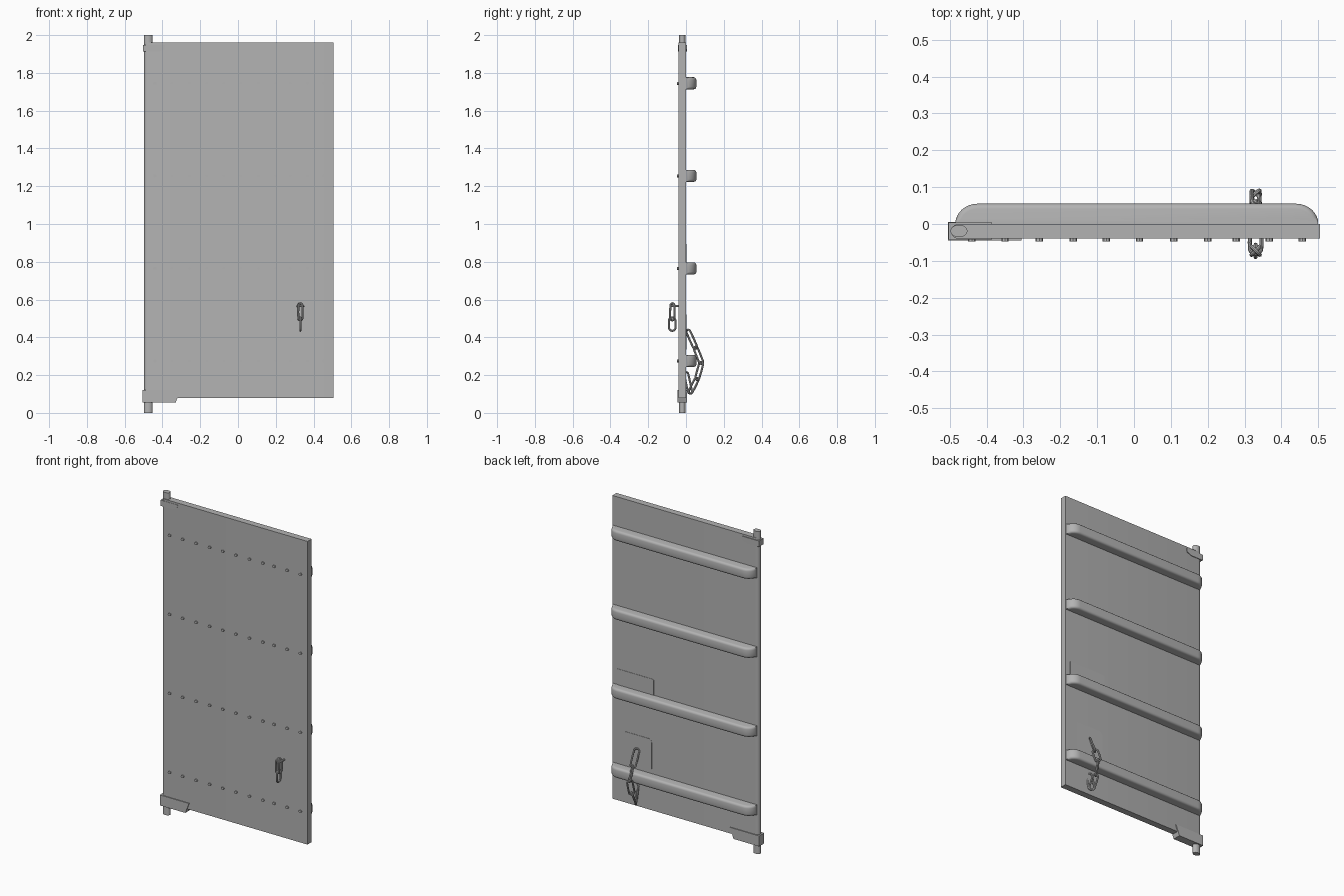
import bpy, bmesh, math
from mathutils import Vector, Matrix

cube = bpy.data.objects.get("Cube")
if cube:
    bpy.data.objects.remove(cube)

steel = bpy.data.materials.new("grey_steel")
steel.use_nodes = True
GREY = (0.45, 0.45, 0.45, 1)
steel.diffuse_color = GREY
steel.node_tree.nodes["Principled BSDF"].inputs["Base Color"].default_value = GREY


def finish(obj, name, smooth=True):
    obj.name = name
    obj.data.name = name
    obj.data.materials.append(steel)
    if smooth:
        bpy.ops.object.select_all(action="DESELECT")
        obj.select_set(True)
        bpy.context.view_layer.objects.active = obj
        bpy.ops.object.shade_smooth_by_angle(angle=math.radians(35))
    return obj


def prism(name, outline, low, high, axis="z", bevel=0):
    """Extrude an outline: (x, y) along z, or (x, z) along y."""
    place = (lambda a, b, c: (a, b, c)) if axis == "z" else (lambda a, b, c: (a, c, b))
    bm = bmesh.new()
    face = bm.faces.new([bm.verts.new(place(a, b, low)) for a, b in outline])
    top = bmesh.ops.extrude_face_region(bm, geom=[face])
    moved = [g for g in top["geom"] if isinstance(g, bmesh.types.BMVert)]
    bmesh.ops.translate(bm, verts=moved, vec=place(0, 0, high - low))
    if bevel:
        # soften only the long edges along the outer side
        edges = [e for e in bm.edges if all(v.co.y > 0.005 for v in e.verts)
                 and abs(e.verts[0].co.z - e.verts[1].co.z) < 1e-4]
        bmesh.ops.bevel(bm, geom=edges, offset=bevel, segments=3, profile=0.5, affect="EDGES")
    bmesh.ops.recalc_face_normals(bm, faces=bm.faces)
    mesh = bpy.data.meshes.new(name)
    bm.to_mesh(mesh)
    bm.free()
    obj = bpy.data.objects.new(name, mesh)
    bpy.context.collection.objects.link(obj)
    return finish(obj, name)


def arc(cx, cy, rx, ry, start, end, steps):
    angles = [math.radians(start + (end - start) * i / steps) for i in range(steps + 1)]
    return [(cx + rx * math.cos(a), cy + ry * math.sin(a)) for a in angles]


# Door panel with a rounded hinge edge
prism("door_panel", [(0.505, -0.04), (0.505, 0)] + arc(-0.475, -0.02, 0.022, 0.02, 90, 270, 10), 0.08, 1.96)

# Pivot pins
pin = arc(-0.475, -0.019, 0.023, 0.017, 0, 345, 23)
prism("lower_pivot_pin", pin, 0, 0.1)
prism("upper_pivot_pin", pin, 1.93, 2)

# Hinge brackets with slanted ends
prism("lower_hinge_bracket", [(-0.505, 0.055), (-0.33, 0.055), (-0.305, 0.12), (-0.505, 0.12)],
      -0.045, 0.005, "y")
prism("upper_hinge_bracket", [(-0.503, 1.912), (-0.42, 1.912), (-0.39, 1.925), (-0.385, 1.948), (-0.503, 1.948)],
      -0.0415, 0.004, "y")

# Back bars with rounded ends, each with a row of front rivets
bar = ([(-0.485, -0.002)] + arc(-0.425, 0, 0.06, 0.055, 180, 90, 8)
       + arc(0.44, 0, 0.06, 0.055, 90, 0, 8) + [(0.5, -0.002)])
rivet_x = [-0.44, -0.35, -0.257, -0.165, -0.075, 0.015, 0.108, 0.2, 0.277, 0.367, 0.457]
for row in range(4):
    z = 0.275 + 0.49 * row
    prism(f"back_bar_{row + 1}", bar, z - 0.032, z + 0.032, bevel=0.014)
    for col, x in enumerate(rivet_x):
        prism(f"rivet_{row + 1}_{col + 1}", arc(x, z, 0.01, 0.008, 0, 315, 7), -0.047, -0.035, "y")

# Thin repair plates on the back
prism("upper_back_plate", [(0.22, 0.78), (0.47, 0.78), (0.47, 0.895), (0.225, 0.895), (0.22, 0.89)],
      -0.002, 0.002, "y")
prism("lower_back_plate", [(0.235, 0.335), (0.42, 0.335), (0.42, 0.52)] + arc(0.255, 0.5, 0.02, 0.02, 90, 180, 4),
      -0.002, 0.002, "y")


def link(name, start, end, roll, half_width=0.016, wire=0.0055):
    """One oval chain link stretched from start to end."""
    start, end = Vector(start), Vector(end)
    direction = end - start
    bpy.ops.mesh.primitive_torus_add(major_radius=half_width, minor_radius=wire,
                                     major_segments=20, minor_segments=8)
    obj = bpy.context.object
    stretch = max(direction.length / 2 + wire - half_width, 0)
    for v in obj.data.vertices:
        if abs(v.co.y) > 1e-5:
            v.co.y += math.copysign(stretch, v.co.y)
    turn = direction.to_track_quat("Y", "X").to_matrix().to_4x4()
    obj.data.transform(Matrix.Translation((start + end) / 2) @ turn
                       @ Matrix.Rotation(math.radians(roll), 4, "Y"))
    return finish(obj, name)


def chain(name, points, rolls, **size):
    for i, (a, b) in enumerate(zip(points, points[1:])):
        link(f"{name}_link_{i + 1}", (0.33, *a), (0.33, *b), rolls[i % len(rolls)], **size)


# Front staple and hanging chain
link("front_staple", (0.33, -0.025, 0.565), (0.33, -0.075, 0.565), 90)
chain("front_chain", [(-0.072, 0.572), (-0.073, 0.495)], [45])
link("front_end_link", (0.33, -0.073, 0.5), (0.33, -0.073, 0.44), 0, half_width=0.017)
link("front_cross_link", (0.33, -0.072, 0.575), (0.33, -0.073, 0.495), -45)

# Back chain draped over the lowest bar
chain("back_chain", [(0.01, 0.435), (0.05, 0.345), (0.082, 0.265), (0.058, 0.18), (0.022, 0.108), (0, 0.21)],
      [45, -45])
